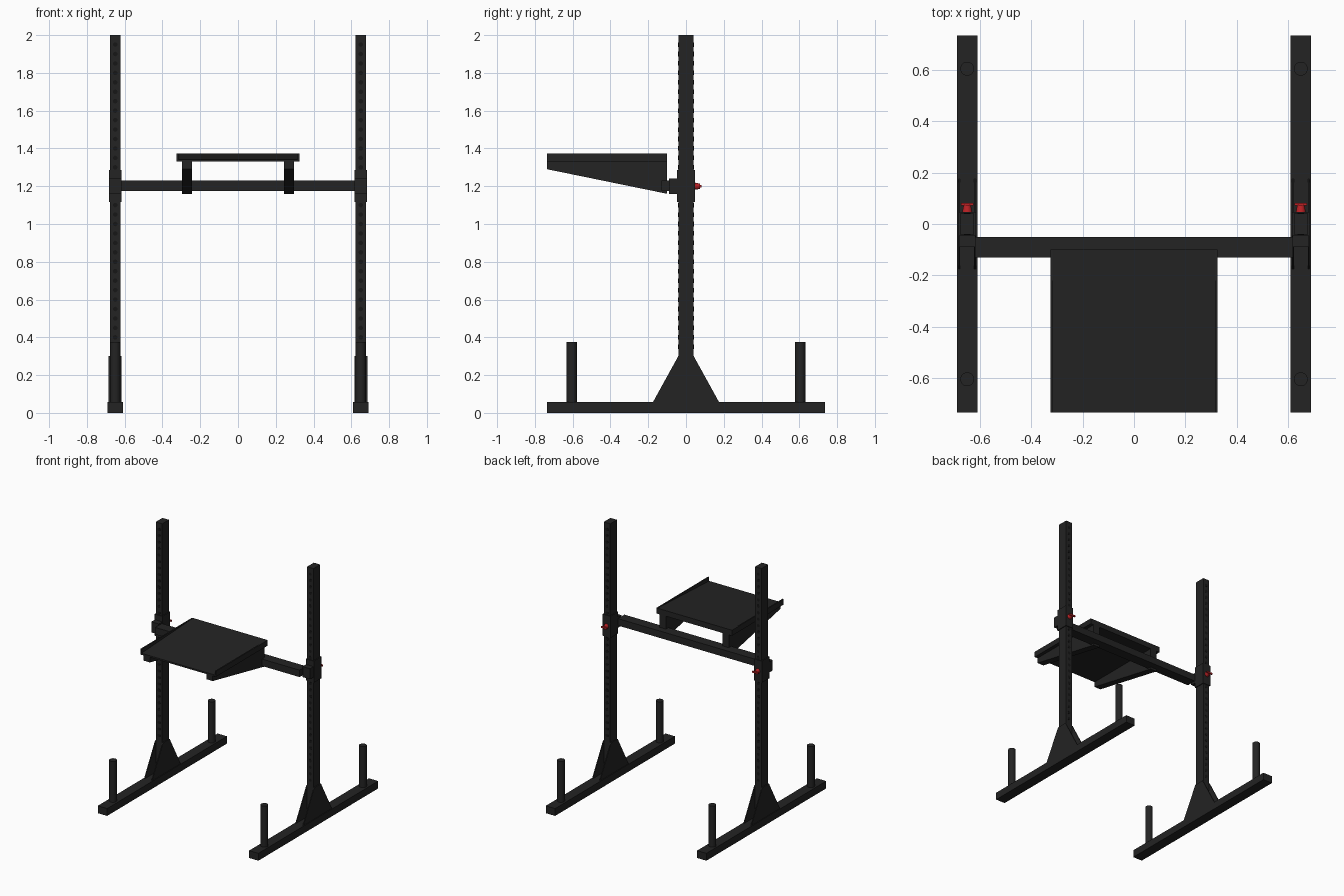
import bpy, bmesh, math
from mathutils import Matrix, Vector

if "Cube" in bpy.data.objects:
    bpy.data.objects.remove(bpy.data.objects["Cube"])


def material(name, rgb):
    m = bpy.data.materials.new(name)
    m.diffuse_color = (*rgb, 1)
    m.use_nodes = True
    m.node_tree.nodes["Principled BSDF"].inputs["Base Color"].default_value = m.diffuse_color
    return m


STEEL = material("black steel", (0.017, 0.017, 0.017))
HOLE = material("hole black", (0.008, 0.008, 0.008))
RED = material("red pin", (0.5, 0.015, 0.018))


def finish(name, bm, mat, smooth=False):
    bmesh.ops.recalc_face_normals(bm, faces=bm.faces)
    me = bpy.data.meshes.new(name)
    bm.to_mesh(me)
    bm.free()
    me.materials.append(mat)
    ob = bpy.data.objects.new(name, me)
    bpy.context.collection.objects.link(ob)
    if smooth:
        bpy.ops.object.select_all(action='DESELECT')
        ob.select_set(True)
        bpy.context.view_layer.objects.active = ob
        bpy.ops.object.shade_smooth_by_angle()
    return ob


def add_box(bm, x, y, z):
    c = [(a + b) / 2 for a, b in (x, y, z)]
    s = [b - a for a, b in (x, y, z)]
    bmesh.ops.create_cube(bm, size=1, matrix=Matrix.Translation(c) @ Matrix.Diagonal((*s, 1)))


def box(name, x, y, z, mat=STEEL):
    bm = bmesh.new()
    add_box(bm, x, y, z)
    return finish(name, bm, mat)


def add_cyl(bm, c, r1, r2, depth, axis='Z', seg=24):
    rot = Matrix.Rotation(-math.pi / 2, 4, 'X') if axis == 'Y' else Matrix()
    bmesh.ops.create_cone(bm, cap_ends=True, segments=seg, radius1=r1, radius2=r2,
                          depth=depth, matrix=Matrix.Translation(c) @ rot)


def add_profile(bm, yz, x0, x1):
    """Extrude a side profile (y, z) from x0 to x1."""
    f = bm.faces.new([bm.verts.new((x0, y, z)) for y, z in yz])
    r = bmesh.ops.extrude_face_region(bm, geom=[f])
    verts = [v for v in r["geom"] if isinstance(v, bmesh.types.BMVert)]
    bmesh.ops.translate(bm, verts=verts, vec=Vector((x1 - x0, 0, 0)))


for side, label in ((-1, "left"), (1, "right")):
    cx = 0.65 * side

    # floor beam and upright
    box(label + "_base_beam", (cx - 0.04, cx + 0.04), (-0.735, 0.735), (0, 0.057))
    box(label + "_upright", (cx - 0.0275, cx + 0.0275), (-0.041, 0.041), (0.05, 2.0))

    # gusset plates on both sides of the upright
    bm = bmesh.new()
    for s in (-1, 1):
        add_profile(bm, [(-0.175, 0.057), (0.175, 0.057), (0.041, 0.3), (-0.041, 0.3)],
                    cx + s * 0.0275, cx + s * 0.0345)
    finish(label + "_gusset_plates", bm, STEEL)

    # storage pegs
    bm = bmesh.new()
    for y in (-0.605, 0.605):
        add_cyl(bm, (cx, y, 0.213), 0.027, 0.027, 0.324)
    finish(label + "_storage_pegs", bm, STEEL, True)

    # adjustment holes, front and back
    bm = bmesh.new()
    for i in range(33):
        for y in (-0.041, 0.041):
            add_cyl(bm, (cx, y, 0.35 + 0.05 * i), 0.012, 0.012, 0.002, 'Y', 12)
    finish(label + "_adjustment_holes", bm, HOLE)

    # sliding sleeve and crossbar bracket
    box(label + "_sleeve", (cx - 0.034, cx + 0.034), (-0.047, 0.047), (1.117, 1.285))
    box(label + "_crossbar_bracket", (cx - 0.032, cx + 0.032), (-0.09, -0.045), (1.16, 1.242))

    # red locking pin with pull handle
    bm = bmesh.new()
    add_cyl(bm, (cx, 0.06, 1.2), 0.019, 0.014, 0.028, 'Y', 16)
    add_box(bm, (cx - 0.025, cx + 0.025), (0.072, 0.082), (1.194, 1.206))
    finish(label + "_locking_pin", bm, RED, True)

    # tapered support arm under the platform
    px = 0.27 * side
    bm = bmesh.new()
    add_profile(bm, [(-0.735, 1.29), (-0.10, 1.16), (-0.10, 1.333), (-0.735, 1.333)],
                px - 0.0275, px + 0.0275)
    finish(label + "_platform_arm", bm, STEEL)

    # side lip of the platform
    lx = 0.32 * side
    box(label + "_platform_lip", (lx - 0.005, lx + 0.005), (-0.735, -0.10), (1.33, 1.373))

# crossbar
box("crossbar", (-0.62, 0.62), (-0.13, -0.05), (1.176, 1.23))

# platform deck, sloping down to the front
bm = bmesh.new()
add_profile(bm, [(-0.735, 1.33), (-0.10, 1.33), (-0.10, 1.373), (-0.735, 1.342)], -0.316, 0.316)
finish("platform_deck", bm, STEEL)
